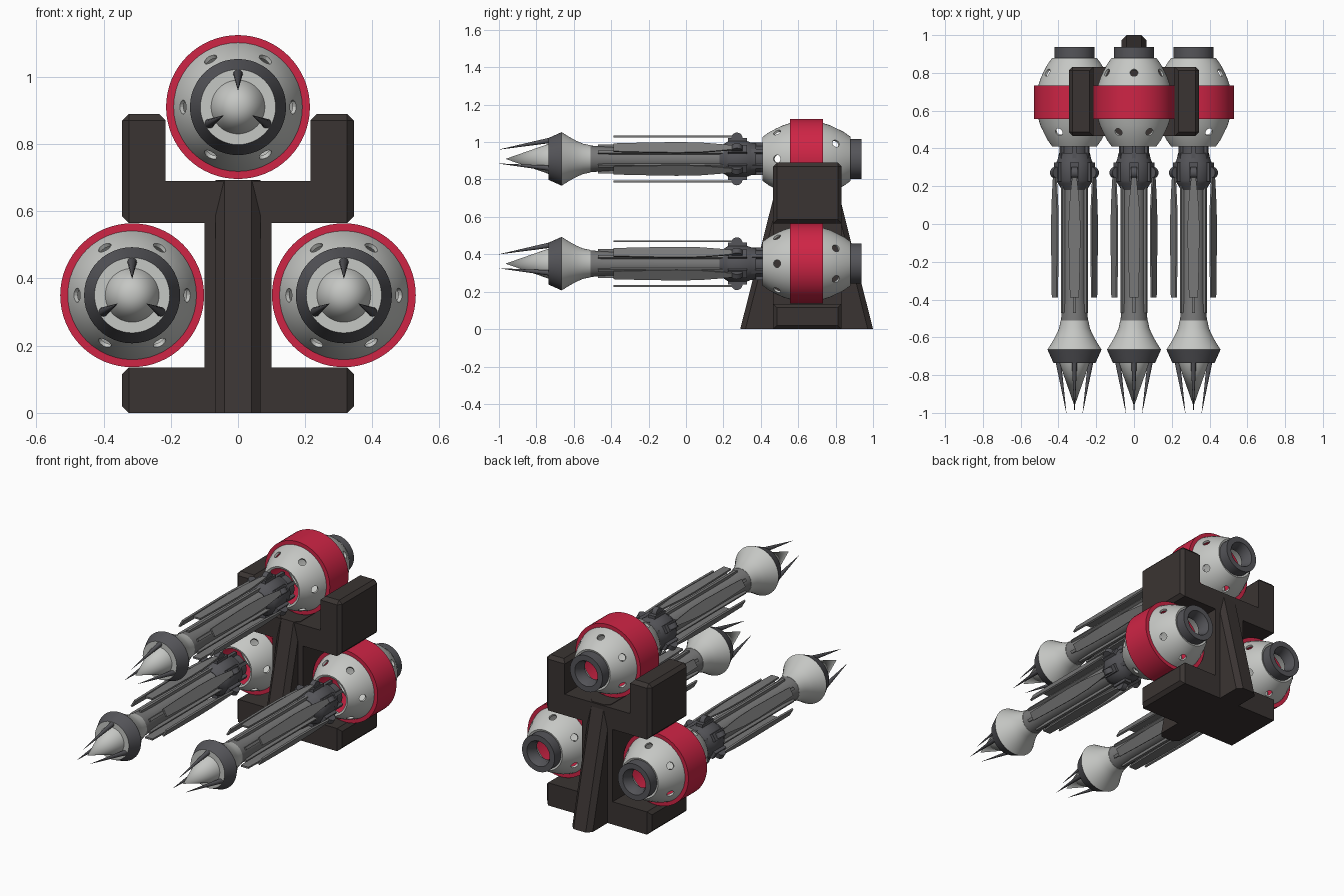
import bpy, bmesh, math
from mathutils import Matrix, Vector

if "Cube" in bpy.data.objects:
    bpy.data.objects.remove(bpy.data.objects["Cube"])

def material(name, c):
    m = bpy.data.materials.new(name)
    m.diffuse_color = (*c, 1)
    m.use_nodes = True
    m.node_tree.nodes["Principled BSDF"].inputs["Base Color"].default_value = m.diffuse_color
    return m

RED = material("red band", (0.62, 0.018, 0.06))
LIGHT = material("light grey metal", (0.56, 0.57, 0.55))
MID = material("mid grey metal", (0.19, 0.19, 0.19))
DARK = material("dark grey metal", (0.09, 0.09, 0.10))
BROWN = material("brown black frame", (0.042, 0.034, 0.032))

def finish(bm, name, mats, angle=35):
    bmesh.ops.recalc_face_normals(bm, faces=bm.faces[:])
    me = bpy.data.meshes.new(name)
    bm.to_mesh(me)
    bm.free()
    for m in mats:
        me.materials.append(m)
    ob = bpy.data.objects.new(name, me)
    bpy.context.collection.objects.link(ob)
    if angle:
        smooth(ob, angle)
    return ob

def smooth(ob, angle=35):
    bpy.ops.object.select_all(action='DESELECT')
    ob.select_set(True)
    bpy.context.view_layer.objects.active = ob
    bpy.ops.object.shade_smooth_by_angle(angle=math.radians(angle))

def lathe(name, profile, mats, rule=None, closed=False, n=48):
    """Revolve (y, r) points about the y axis; rule(y) picks the material."""
    bm = bmesh.new()
    rings = [[bm.verts.new((r * math.cos(2 * math.pi * i / n), y, r * math.sin(2 * math.pi * i / n)))
              for i in range(n)] for y, r in profile]
    pairs = list(zip(rings, rings[1:]))
    if closed:
        pairs.append((rings[-1], rings[0]))
    for a, b in pairs:
        for i in range(n):
            j = (i + 1) % n
            f = bm.faces.new((a[i], a[j], b[j], b[i]))
            if rule:
                f.material_index = rule(f.calc_center_median().y)
    bmesh.ops.remove_doubles(bm, verts=bm.verts[:], dist=1e-5)
    return finish(bm, name, mats)

def around(count, start):
    """Rotations that carry the +x direction around the y axis."""
    return [Matrix.Rotation(-math.radians(start + 360 / count * k), 4, 'Y') for k in range(count)]

def add_box(bm, rot, r0, r1, y0, y1, width):
    m = rot @ Matrix.Translation(((r0 + r1) / 2, (y0 + y1) / 2, 0)) @ Matrix.Diagonal((r1 - r0, y1 - y0, width, 1))
    bmesh.ops.create_cube(bm, size=1, matrix=m)

def prism(bm, pts, depth_vec):
    """Extrude a polygon of 3D points."""
    f = bm.faces.new([bm.verts.new(p) for p in pts])
    ext = bmesh.ops.extrude_face_region(bm, geom=[f])
    bmesh.ops.translate(bm, vec=depth_vec, verts=[v for v in ext['geom'] if isinstance(v, bmesh.types.BMVert)])

parts = []

# Perforated hollow shells, mirrored front and back of the band
outer = [(0.41, 0.118), (0.445, 0.143), (0.485, 0.164), (0.52, 0.18), (0.565, 0.194)]
inner = [(y + 0.004, r - 0.012) for y, r in reversed(outer)]
MIDY = 0.645
for name, flip, start in (("front_shell", False, 0), ("back_shell", True, 30)):
    prof = [(2 * MIDY - y if flip else y, r) for y, r in outer + inner]
    shell = lathe(name, prof, [LIGHT], closed=True)
    bm = bmesh.new()
    for rot in around(6, start):
        hy = 0.80 if flip else 0.487
        slope = Matrix.Rotation(math.radians(28 if flip else -28), 4, 'Z')
        m = rot @ Matrix.Translation((0.163, hy, 0)) @ slope @ Matrix.Rotation(math.pi / 2, 4, 'Y')
        bmesh.ops.create_cone(bm, cap_ends=True, segments=16, radius1=0.021, radius2=0.021, depth=0.08, matrix=m)
    cutter = finish(bm, "hole_cutter", [LIGHT], 0)
    cutter.hide_render = True
    mod = shell.modifiers.new("holes", 'BOOLEAN')
    mod.operation, mod.solver, mod.object = 'DIFFERENCE', 'EXACT', cutter
    bpy.context.view_layer.objects.active = shell
    bpy.ops.object.modifier_apply(modifier=mod.name)
    bpy.data.objects.remove(cutter)
    smooth(shell)
    parts.append(shell)

# Red band and rear nozzle
parts.append(lathe("band", [(0.557, 0.19), (0.557, 0.214), (0.733, 0.214), (0.733, 0.19)], [RED], closed=True, n=64))
parts.append(lathe("nozzle", [(0.868, 0.107), (0.937, 0.107), (0.937, 0.075), (0.90, 0.058), (0.868, 0.058)],
                   [DARK], closed=True))

# Shaft, collar and neck
parts.append(lathe("shaft", [(-0.54, 0), (-0.54, 0.074), (-0.46, 0.067), (-0.38, 0.062), (0.21, 0.062), (0.21, 0)], [MID]))
parts.append(lathe("collar", [(0.18, 0), (0.18, 0.065), (0.215, 0.088), (0.23, 0.098), (0.32, 0.098), (0.345, 0.088),
                              (0.375, 0.082), (0.375, 0.07), (0.43, 0.07), (0.43, 0)], [DARK]))

# Head: dark rim, light flare, flat ring and cone
parts.append(lathe("head", [(-0.965, 0), (-0.735, 0.08), (-0.735, 0.112), (-0.665, 0.143), (-0.625, 0.118),
                            (-0.585, 0.096), (-0.55, 0.081), (-0.51, 0.073), (-0.51, 0)],
                   [LIGHT, DARK], rule=lambda y: 1 if -0.73 < y < -0.66 else 0))

# Three spikes leaning inward over the tip
bm = bmesh.new()
for rot in around(3, 90):
    a, b = Vector((0.104, -0.70, 0)), Vector((0.05, -1.0, 0))
    q = (b - a).to_track_quat('Z', 'Y').to_matrix().to_4x4()
    bmesh.ops.create_cone(bm, cap_ends=True, segments=12, radius1=0.016, radius2=0.0005,
                          depth=(b - a).length, matrix=rot @ Matrix.Translation((a + b) / 2) @ q)
parts.append(finish(bm, "spikes", [DARK]))

# Six leaf blades held off the shaft, with ribs beneath
bm = bmesh.new()
half = [(-0.388, 0.024), (-0.25, 0.028), (-0.05, 0.032), (0.08, 0.029), (0.18, 0.02), (0.27, 0.01)]
for rot in around(6, 30):
    pts = [(0.115, y, w) for y, w in half] + [(0.115, y, -w) for y, w in reversed(half)]
    prism(bm, [rot @ Vector(p) for p in pts], rot @ Vector((0.01, 0, 0)))
    add_box(bm, rot, 0.05, 0.078, -0.47, 0.22, 0.016)
parts.append(finish(bm, "blades", [MID], 30))

# Hinge lugs, hinge discs and neck ribs
bm = bmesh.new()
for rot in around(6, 30):
    add_box(bm, rot, 0.07, 0.112, 0.225, 0.325, 0.045)
    add_box(bm, rot, 0.06, 0.087, 0.34, 0.425, 0.02)
    bmesh.ops.create_cone(bm, cap_ends=True, segments=20, radius1=0.03, radius2=0.03, depth=0.03,
                          matrix=rot @ Matrix.Translation((0.111, 0.272, 0)))
parts.append(finish(bm, "hinges", [DARK], 30))

# Place three copies of the pod
for prefix, x, z in (("left", -0.315, 0.35), ("right", 0.315, 0.35), ("upper", 0, 0.91)):
    for p in parts:
        ob = p if prefix == "upper" else p.copy()
        if prefix != "upper":
            bpy.context.collection.objects.link(ob)
        ob.location = (x, 0, z)
        ob.name = f"{prefix}_{p.name.replace('upper_', '')}"

# Stand: base block and U-shaped cradle with chamfered ends
Y0, Y1 = 0.466, 0.832
W = 0.345
def frame(name, pts, top):
    bm = bmesh.new()
    prism(bm, [(x, Y0, z) for x, z in pts], (0, Y1 - Y0, 0))
    def on_end(e):
        a, b = (v.co for v in e.verts)
        return (abs(a.x) > W - 1e-4 and abs(a.x - b.x) < 1e-4) or (top and min(a.z, b.z) > top - 1e-4)
    bmesh.ops.bevel(bm, geom=[e for e in bm.edges if on_end(e)], offset=0.02, segments=1, profile=0.5, affect='EDGES')
    finish(bm, name, [BROWN], 0)

frame("stand_base", [(-W, 0), (W, 0), (W, 0.135), (-W, 0.135)], None)
right = [(W, 0.565), (W, 0.89), (0.215, 0.89), (0.215, 0.69)]
frame("stand_cradle", right + [(-x, z) for x, z in reversed(right)], 0.89)

# Stand: central column and tapering ridge
bm = bmesh.new()
bmesh.ops.create_cube(bm, size=1, matrix=Matrix.Translation((0, (Y0 + Y1) / 2, 0.345)) @ Matrix.Diagonal((0.2, Y1 - Y0, 0.69, 1)))
finish(bm, "stand_column", [BROWN], 0)
bm = bmesh.new()
prism(bm, [(-0.067, y, z) for y, z in ((0.29, 0), (1.0, 0), (0.825, 0.693), (0.465, 0.693))], (0.134, 0, 0))
slant = [e for e in bm.edges if abs(e.verts[0].co.z - e.verts[1].co.z) > 0.1]
bmesh.ops.bevel(bm, geom=slant, offset=0.027, segments=1, profile=0.5, affect='EDGES')
finish(bm, "stand_ridge", [BROWN], 0)
